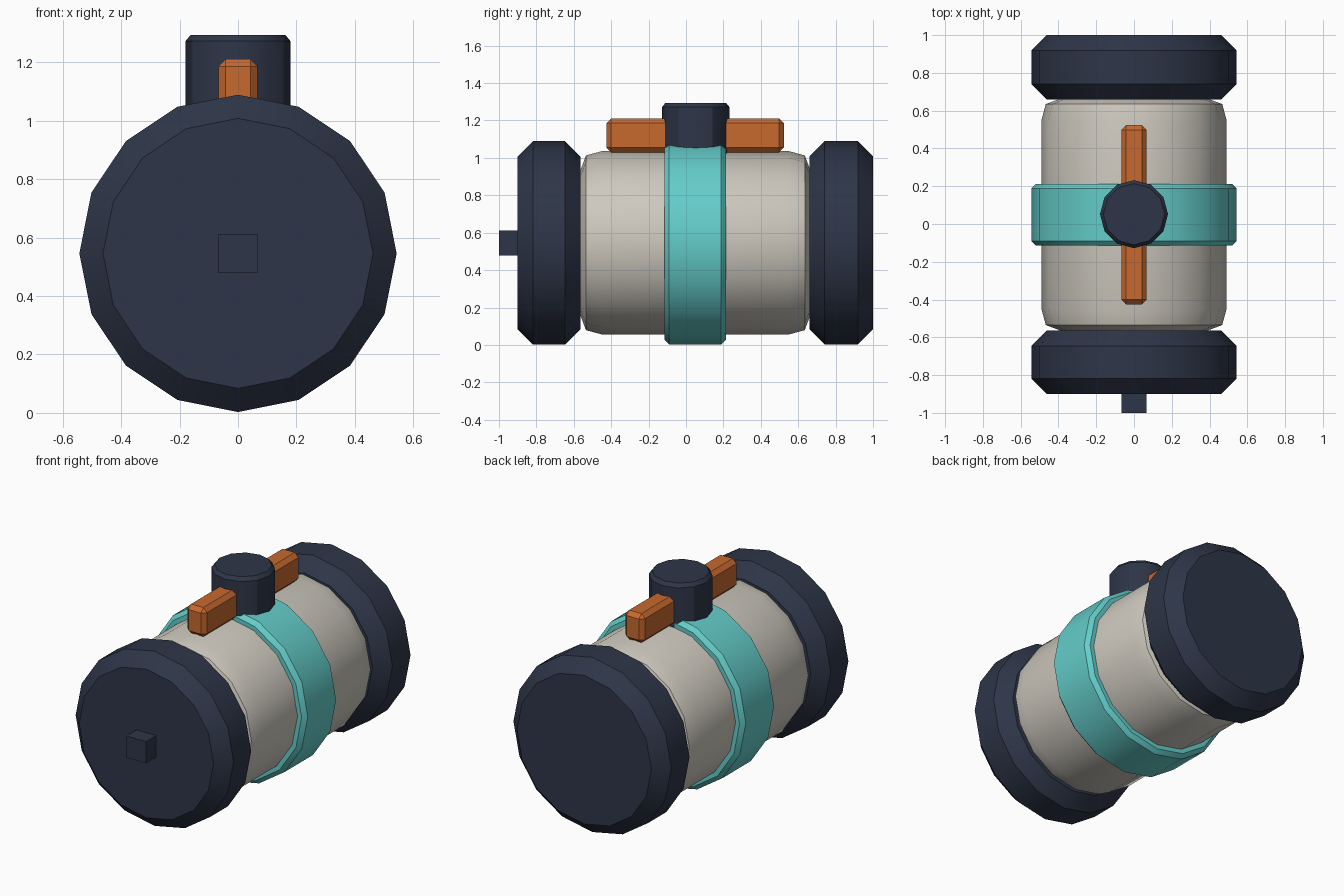
import bpy, bmesh, math
from mathutils import Matrix

if "Cube" in bpy.data.objects:
    bpy.data.objects.remove(bpy.data.objects["Cube"])

def mat(name, c):
    m = bpy.data.materials.new(name)
    m.diffuse_color = (*c, 1)
    m.use_nodes = True
    m.node_tree.nodes["Principled BSDF"].inputs["Base Color"].default_value = m.diffuse_color
    return m

NAVY = mat("dark navy", (0.027, 0.036, 0.064))
TEAL = mat("teal", (0.127, 0.61, 0.59))
CREAM = mat("warm grey", (0.61, 0.58, 0.515))
ORANGE = mat("orange", (0.57, 0.14, 0.027))
CZ = 0.546  # height of the main axis

def finish(bm, name, m, smooth=True):
    bmesh.ops.recalc_face_normals(bm, faces=bm.faces)
    me = bpy.data.meshes.new(name)
    bm.to_mesh(me)
    bm.free()
    ob = bpy.data.objects.new(name, me)
    bpy.context.collection.objects.link(ob)
    me.materials.append(m)
    if smooth:
        bpy.ops.object.select_all(action='DESELECT')
        ob.select_set(True)
        bpy.context.view_layer.objects.active = ob
        bpy.ops.object.shade_smooth_by_angle(angle=math.radians(30))
    return ob

def lathe(name, profile, sides, m, matrix):
    """Closed solid of revolution about local z from (radius, height) points."""
    bm = bmesh.new()
    rings = []
    for r, h in profile:
        rings.append([bm.verts.new((r * math.cos(2 * math.pi * k / sides),
                                    r * math.sin(2 * math.pi * k / sides), h))
                      for k in range(sides)])
    for a, b in zip(rings, rings[1:]):
        for k in range(sides):
            n = (k + 1) % sides
            bm.faces.new((a[k], a[n], b[n], b[k]))
    bm.faces.new(rings[0])
    bm.faces.new(rings[-1])
    bm.transform(matrix)
    return finish(bm, name, m)

def box(name, x, y, z, m, bevel=0):
    bm = bmesh.new()
    bmesh.ops.create_cube(bm, size=1)
    lo = [(a + b) / 2 for a, b in (x, y, z)]
    bm.transform(Matrix.Translation(lo) @ Matrix.Diagonal((x[1] - x[0], y[1] - y[0], z[1] - z[0], 1)))
    if bevel:
        bmesh.ops.bevel(bm, geom=bm.edges[:], offset=bevel, segments=1, affect='EDGES')
    return finish(bm, name, m, False)

def drum(y0, y1, r, b):
    return [(r - b, y0), (r, y0 + b), (r, y1 - b), (r - b, y1)]

# local z -> world y
along_y = Matrix.Translation((0, 0, CZ)) @ Matrix.Rotation(-math.pi / 2, 4, 'X')

# main barrel with rounded ends
lathe("barrel", [(0.36, -0.575), (0.395, -0.562), (0.467, -0.535), (0.49, -0.45),
                 (0.49, 0.55), (0.467, 0.635), (0.395, 0.662), (0.36, 0.675)], 16, CREAM, along_y)

# end caps and middle band
lathe("front_cap", drum(-0.90, -0.565, 0.543, 0.081), 16, NAVY, along_y)
lathe("rear_cap", drum(0.66, 1.0, 0.543, 0.081), 16, NAVY, along_y)
lathe("middle_band", drum(-0.115, 0.213, 0.543, 0.025), 16, TEAL, along_y)

# top handle and its hub
box("handle_bar", (-0.067, 0.067), (-0.425, 0.523), (1.03, 1.211), ORANGE, 0.025)
lathe("handle_hub", [(0.18, 0.98), (0.18, 1.272), (0.162, 1.294)], 12, NAVY,
      Matrix.Translation((0, 0.052, 0)))

# small square plug on the front cap
box("front_plug", (-0.067, 0.067), (-1.0, -0.88), (0.479, 0.613), NAVY)
